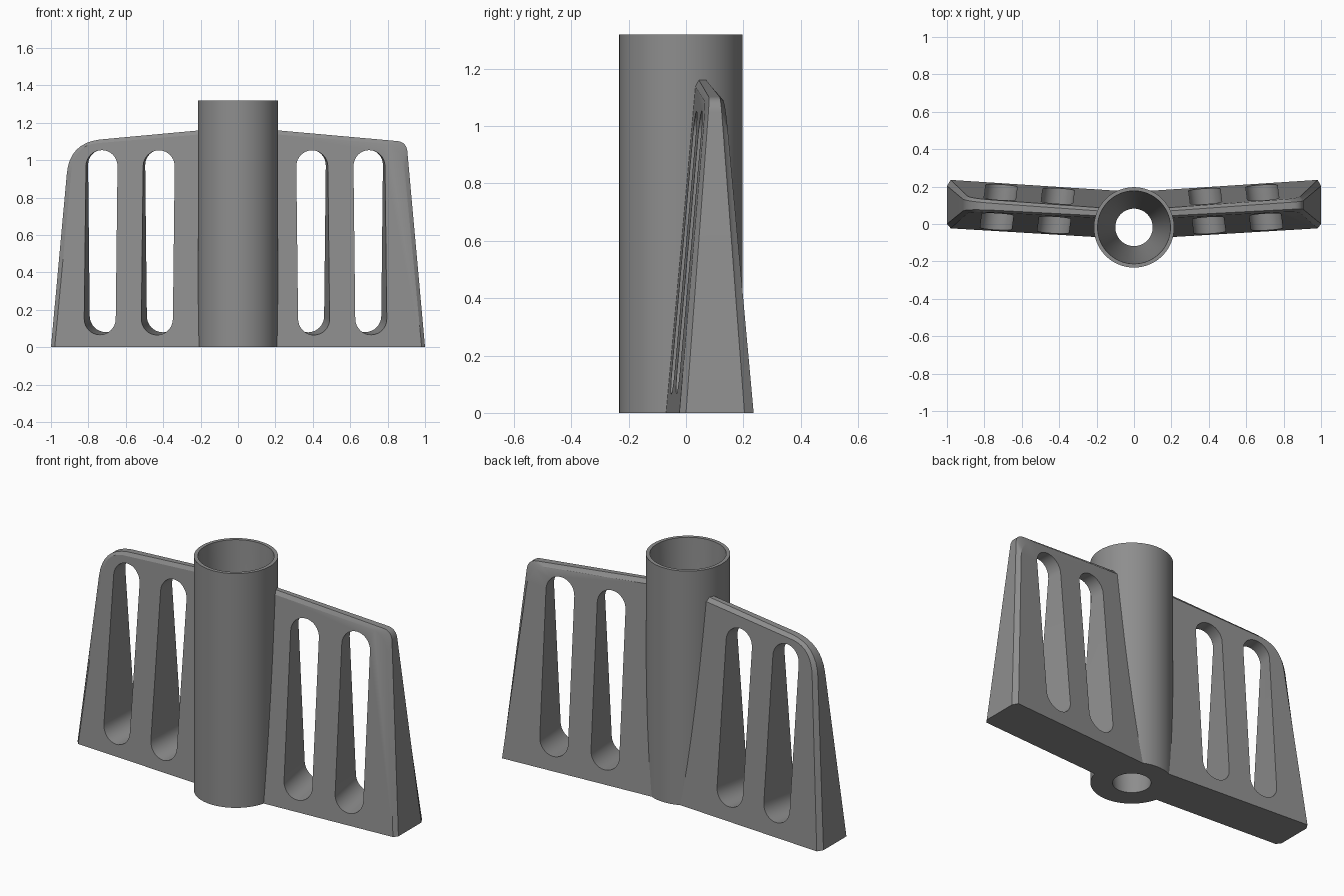
import bpy, bmesh, math
from mathutils import Vector

if "Cube" in bpy.data.objects:
    bpy.data.objects.remove(bpy.data.objects["Cube"])

grey = bpy.data.materials.new("mid grey")
grey.diffuse_color = (0.27, 0.27, 0.27, 1)
grey.use_nodes = True
grey.node_tree.nodes["Principled BSDF"].inputs["Base Color"].default_value = grey.diffuse_color
TUBE_Y = -0.018


def make_object(name, bm, smooth=False):
    bmesh.ops.recalc_face_normals(bm, faces=bm.faces)
    mesh = bpy.data.meshes.new(name)
    bm.to_mesh(mesh)
    bm.free()
    mesh.materials.append(grey)
    ob = bpy.data.objects.new(name, mesh)
    bpy.context.collection.objects.link(ob)
    if smooth:
        shade(ob)
    return ob


def shade(ob):
    bpy.ops.object.select_all(action='DESELECT')
    ob.select_set(True)
    bpy.context.view_layer.objects.active = ob
    bpy.ops.object.shade_smooth_by_angle(angle=math.radians(25))


def loft(bm, rings, caps=True, closed=False):
    """Bridge point rings with quads, optionally capping the ends."""
    vs = [[bm.verts.new(p) for p in r] for r in rings]
    n = len(vs[0])
    pairs = list(zip(vs, vs[1:])) + ([(vs[-1], vs[0])] if closed else [])
    for a, b in pairs:
        for i in range(n):
            j = (i + 1) % n
            bm.faces.new((a[i], a[j], b[j], b[i]))
    if caps:
        bm.faces.new(vs[0])
        bm.faces.new(vs[-1])


def circle(r, z, n=64):
    return [(r * math.cos(2 * math.pi * i / n),
             TUBE_Y + r * math.sin(2 * math.pi * i / n), z) for i in range(n)]


# Hollow tube: thin rim, tapering bore, narrow hole at the foot
bm = bmesh.new()
loft(bm, [circle(r, z) for r, z in
          ((0.215, 0), (0.215, 1.32), (0.195, 1.32), (0.165, 0.75), (0.1, 0.0))],
     caps=False, closed=True)
make_object("tube", bm, True)

# Cutter that keeps the wings out of the bore
bm = bmesh.new()
loft(bm, [circle(0.205, -0.2), circle(0.205, 1.6)])
core = make_object("bore_cutter", bm)


def outline(foot, a, corner, b, root_z):
    """Side outline of a wing with a rounded top corner."""
    a, c, b = Vector(a), Vector(corner), Vector(b)
    arc = [a * (1 - t) ** 2 + c * 2 * t * (1 - t) + b * t * t
           for t in [i / 8 for i in range(9)]]
    return [(0, 0), (foot, 0)] + [tuple(p) for p in arc] + [(0, root_z)]


def front_y(x, z):
    return -0.07 + 0.06 * (x - 0.2) + 0.09 * z


def back_y(x, z):
    return 0.185 + 0.065 * (x - 0.2) - 0.085 * z


def slot_cutter(name, s, cx, r=0.085):
    """Long round-ended slot, square to the swept wing."""
    shape = []
    for i in range(34):
        k = i if i < 17 else i - 1
        ang = math.pi * k / 16
        zc = 0.965 if i < 17 else 0.153
        shape.append((cx + r * math.cos(ang), zc + r * math.sin(ang)))
    bm = bmesh.new()
    loft(bm, [[(s * (x - 0.13 * y), y, z + 0.06 * y) for x, z in shape]
              for y in (-0.4, 0.5)])
    return make_object(name, bm)


def wing(name, s, outer, inner, slots):
    # Tapered plate with chamfered front and back edges
    bm = bmesh.new()
    layers = ((inner, front_y, 0),
              (outer, front_y, 1),
              (outer, back_y, -1.5),
              (inner, back_y, 0))
    loft(bm, [[(s * x, f(x, z) + k * (0.022 - 0.01 * z), z) for x, z in pts]
              for pts, f, k in layers])
    bmesh.ops.remove_doubles(bm, verts=bm.verts, dist=1e-5)
    ob = make_object(name, bm)
    cutters = [core] + [slot_cutter(f"{name}_slot_cutter_{i}", s, cx)
                        for i, cx in enumerate(slots)]
    for c in cutters:
        m = ob.modifiers.new("cut", 'BOOLEAN')
        m.operation = 'DIFFERENCE'
        m.solver = 'EXACT'
        m.object = c
    # Apply the cuts
    bpy.context.view_layer.update()
    done = bpy.data.meshes.new_from_object(
        ob.evaluated_get(bpy.context.evaluated_depsgraph_get()))
    ob.modifiers.clear()
    ob.data = done
    shade(ob)
    for c in cutters[1:]:
        bpy.data.objects.remove(c)


# Left wing has a broad rounded corner, right wing a tighter one
wing("left_wing", -1,
     outline(1.0, (0.915, 0.93), (0.90, 1.09), (0.74, 1.11), 1.178),
     outline(0.98, (0.892, 0.93), (0.88, 1.075), (0.76, 1.09), 1.155),
     (0.735, 0.427))
wing("right_wing", 1,
     outline(1.0, (0.905, 1.05), (0.898, 1.098), (0.85, 1.102), 1.178),
     outline(0.982, (0.89, 0.96), (0.88, 1.075), (0.78, 1.09), 1.155),
     (0.708, 0.40))
bpy.data.objects.remove(core)
